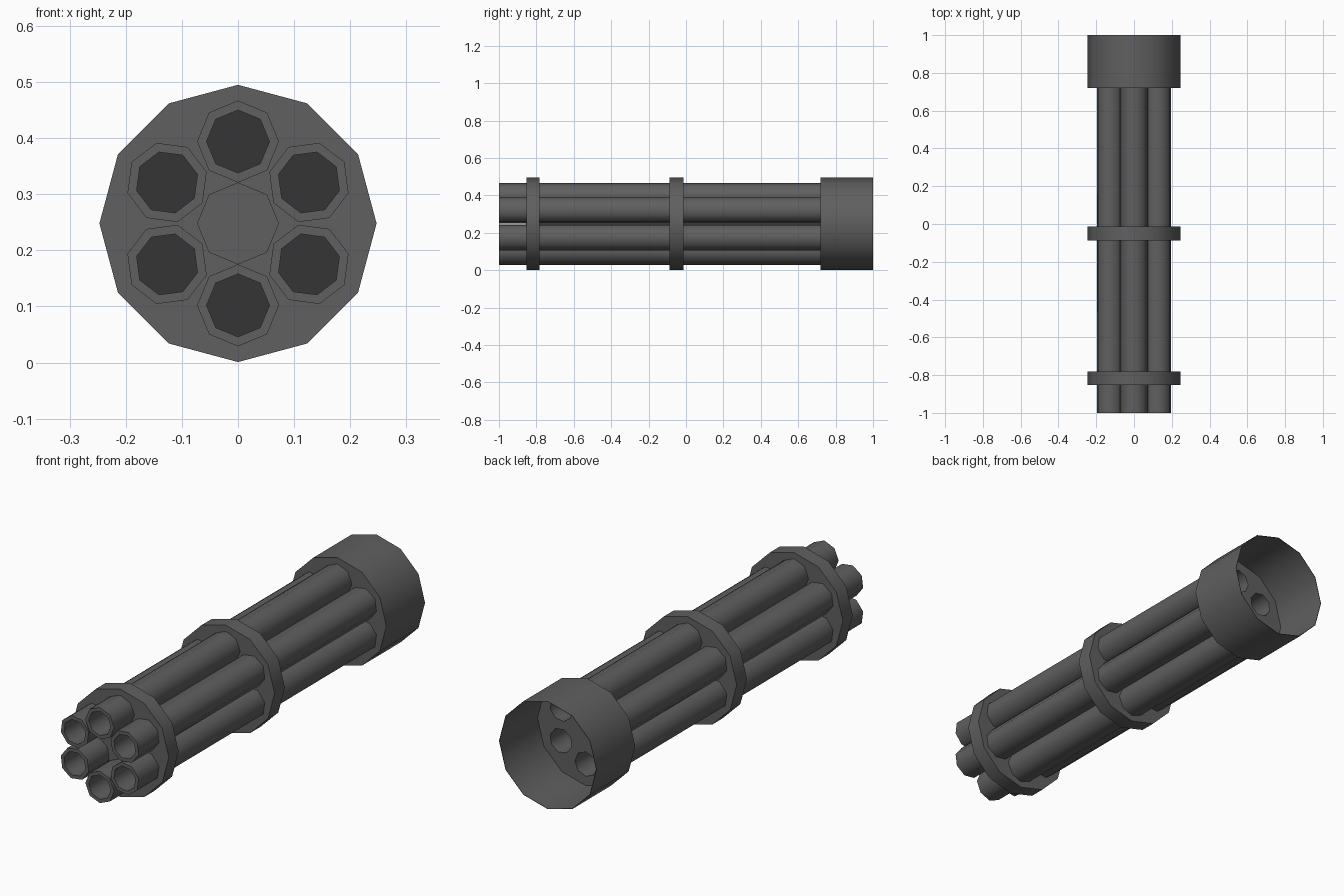
import bpy, bmesh, math
from mathutils import Vector

if "Cube" in bpy.data.objects:
    bpy.data.objects.remove(bpy.data.objects["Cube"])

CZ = 0.248          # height of the main axis
RING_R = 0.247      # 12-sided collars
PITCH = 0.146       # barrel circle radius
BARREL_R, BORE_R = 0.073, 0.056


def material(name, v):
    m = bpy.data.materials.new(name)
    m.diffuse_color = (v, v, v, 1)
    m.use_nodes = True
    m.node_tree.nodes["Principled BSDF"].inputs["Base Color"].default_value = m.diffuse_color
    return m


metal = material("gunmetal grey", 0.115)
dark = material("bore black grey", 0.035)


def loop(bm, r, n, y, c=(0, 0), start=math.pi / 2):
    """Closed ring of vertices around the y axis at offset c."""
    return [bm.verts.new((c[0] + r * math.cos(start + i * math.tau / n), y,
                          CZ + c[1] + r * math.sin(start + i * math.tau / n)))
            for i in range(n)]


def bridge(bm, a, b):
    n = len(a)
    for i in range(n):
        bm.faces.new((a[i], a[(i + 1) % n], b[(i + 1) % n], b[i]))


def finish(bm, name, mat=metal, recalc=True):
    if recalc:
        bmesh.ops.recalc_face_normals(bm, faces=bm.faces)
    me = bpy.data.meshes.new(name)
    bm.to_mesh(me)
    bm.free()
    me.materials.append(mat)
    ob = bpy.data.objects.new(name, me)
    bpy.context.collection.objects.link(ob)
    bpy.ops.object.select_all(action='DESELECT')
    ob.select_set(True)
    bpy.context.view_layer.objects.active = ob
    bpy.ops.object.shade_smooth_by_angle(angle=math.radians(50))
    return ob


angles = [math.pi / 2 + i * math.tau / 6 for i in range(6)]
centres = [(PITCH * math.cos(a), PITCH * math.sin(a)) for a in angles]


def plate(bm, y, outer):
    """Disc at y with six barrel holes, filled up to the outer loop."""
    rims = [outer] + [loop(bm, BORE_R, 8, y, c, a) for c, a in zip(centres, angles)]
    edges = []
    for r in rims:
        for i in range(len(r)):
            p, q = r[i], r[(i + 1) % len(r)]
            edges.append(bm.edges.get((p, q)) or bm.edges.new((p, q)))
    bmesh.ops.triangle_fill(bm, edges=edges, use_beauty=True, normal=Vector((0, -1, 0)))
    return rims[1:]


# six hollow barrels with a dark plug deep in each bore
for k, (c, a) in enumerate(zip(centres, angles)):
    bm = bmesh.new()
    o0, o1 = loop(bm, BARREL_R, 8, -1, c, a), loop(bm, BARREL_R, 8, 0.722, c, a)
    i0, i1 = loop(bm, BORE_R, 8, -1, c, a), loop(bm, BORE_R, 8, 0.722, c, a)
    for p, q in ((o0, o1), (o0, i0), (i0, i1), (o1, i1)):
        bridge(bm, p, q)
    finish(bm, f"barrel_{k + 1}")
    bm = bmesh.new()
    bm.faces.new(loop(bm, BORE_R, 8, 0.1, c, a))
    finish(bm, f"bore_plug_{k + 1}", dark)

# solid central spindle
bm = bmesh.new()
s0, s1 = loop(bm, BARREL_R, 8, -0.856), loop(bm, BARREL_R, 8, 0.722)
bridge(bm, s0, s1)
bm.faces.new(s0)
bm.faces.new(s1)
finish(bm, "centre_spindle")

# two collars that clamp the barrels
for name, y0, y1 in (("front_collar", -0.853, -0.782), ("middle_collar", -0.088, -0.014)):
    bm = bmesh.new()
    a, b = loop(bm, RING_R, 12, y0), loop(bm, RING_R, 12, y1)
    bridge(bm, a, b)
    h0, h1 = plate(bm, y0, a), plate(bm, y1, b)
    for p, q in zip(h0, h1):
        bridge(bm, p, q)
    finish(bm, name)

# rear housing: thin open cup with a drilled front wall
bm = bmesh.new()
a, b = loop(bm, RING_R, 12, 0.72), loop(bm, RING_R, 12, 1.0)
c, d = loop(bm, RING_R - 0.002, 12, 1.0), loop(bm, RING_R - 0.002, 12, 0.724)
for p, q in ((a, b), (b, c), (c, d)):
    bridge(bm, p, q)
h0, h1 = plate(bm, 0.72, a), plate(bm, 0.724, d)
for p, q in zip(h0, h1):
    bridge(bm, p, q)
finish(bm, "rear_housing")
